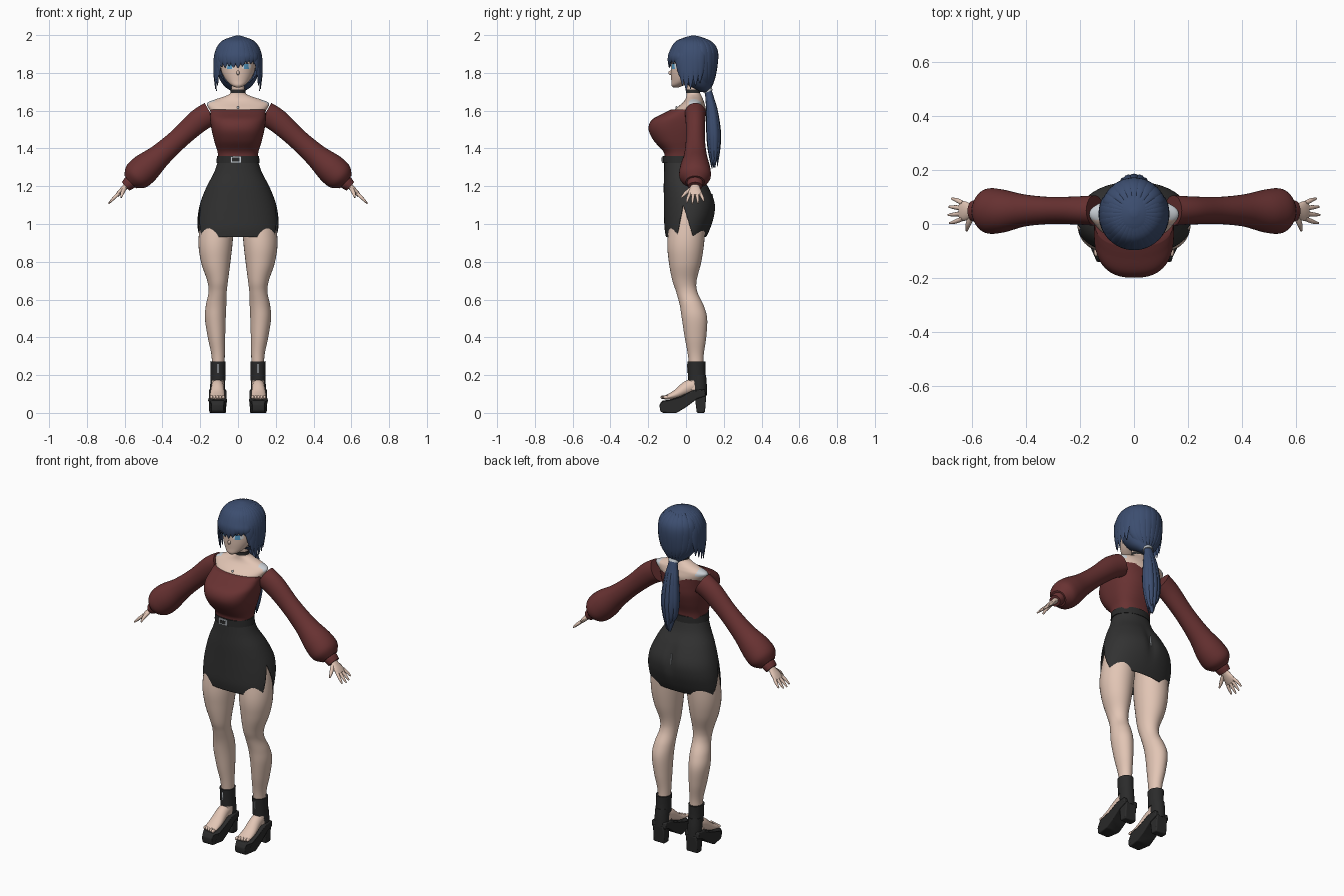
import bpy, bmesh, math, random
from mathutils import Vector, Matrix

random.seed(4)
if "Cube" in bpy.data.objects:
    bpy.data.objects.remove(bpy.data.objects["Cube"], do_unlink=True)


def material(name, *rgb):
    m = bpy.data.materials.new(name)
    m.use_nodes = True
    m.diffuse_color = (*rgb, 1)
    m.node_tree.nodes["Principled BSDF"].inputs["Base Color"].default_value = (*rgb, 1)
    return m


SKIN = material("skin", .76, .56, .46)
HAIR = material("navy_hair", .045, .075, .16)
RED = material("maroon_knit", .14, .032, .032)
CHARCOAL = material("charcoal_cloth", .032, .032, .032)
BLACK = material("black_leather", .024, .024, .024)
SILVER = material("silver", .6, .64, .68)
WHITE = material("eye_white", .8, .82, .85)
BLUE = material("eye_blue", .1, .35, .6)
LASH = material("lash_dark", .02, .03, .06)


def finish(bm, name, mats, mirror=False):
    """Turn a bmesh into a smooth object, optionally mirrored across x."""
    me = bpy.data.meshes.new(name)
    bm.to_mesh(me)
    bm.free()
    for m in mats:
        me.materials.append(m)
    me.polygons.foreach_set("use_smooth", [True] * len(me.polygons))
    me.set_sharp_from_angle(angle=math.radians(45))
    ob = bpy.data.objects.new(name, me)
    bpy.context.collection.objects.link(ob)
    if mirror:
        ob.modifiers.new("mirror", "MIRROR")
    return ob


def spline(rows, steps):
    """Catmull-Rom rows of x, y, z, radius_a, radius_b."""
    out = []
    for i in range(len(rows) - 1):
        a, b, c, d = (rows[max(0, min(len(rows) - 1, i + k))] for k in (-1, 0, 1, 2))
        for s in range(steps):
            t = s / steps
            out.append([q + t / 2 * (r - p + t * (2 * p - 5 * q + 4 * r - w + t * (3 * q - 3 * r + w - p)))
                        for p, q, r, w in zip(a, b, c, d)])
    return out + [list(rows[-1])]


def tube(rows, side=(1, 0, 0), n=32, steps=6, power=2, flat=False, caps=True):
    """Loft elliptical rings; flat keeps every ring horizontal."""
    bm = bmesh.new()
    pts = spline(rows, steps)
    rings = []
    for i, p in enumerate(pts):
        t = Vector(pts[min(i + 1, len(pts) - 1)][:3]) - Vector(pts[max(i - 1, 0)][:3])
        t = Vector((0, 0, 1)) if flat else t.normalized()
        u = Vector(side)
        u = (u - t * u.dot(t)).normalized()
        v = t.cross(u)
        ring = []
        for k in range(n):
            c, s = math.cos(math.tau * k / n), math.sin(math.tau * k / n)
            c, s = (math.copysign(abs(w) ** (2 / power), w) for w in (c, s))
            ring.append(bm.verts.new(Vector(p[:3]) + u * c * max(p[3], .001) + v * s * max(p[4], .001)))
        rings.append(ring)
    for a, b in zip(rings, rings[1:]):
        for k in range(n):
            bm.faces.new((a[k - 1], a[k], b[k], b[k - 1]))
    if caps:
        bm.faces.new(rings[0])
        bm.faces.new(rings[-1])
    bmesh.ops.recalc_face_normals(bm, faces=bm.faces)
    return bm


def body(rows, **kw):
    """Central horizontal loft from rows of z, centre_y, radius_x, radius_y."""
    return tube([(0, y, z, a, b) for z, y, a, b in rows], flat=True, **kw)


def box(name, centre, size, mat, mirror=False):
    bm = bmesh.new()
    bmesh.ops.create_cube(bm, size=1, matrix=Matrix.Translation(centre) @ Matrix.Diagonal((*size, 1)))
    return finish(bm, name, [mat], mirror)


def ball(name, centre, size, mat, mirror=False):
    bm = bmesh.new()
    bmesh.ops.create_uvsphere(bm, u_segments=16, v_segments=10, radius=1,
                              matrix=Matrix.Translation(centre) @ Matrix.Diagonal((*size, 1)))
    return finish(bm, name, [mat], mirror)


# Head, with eyes coloured by position
bm = body([(1.722, -.055, .01, .012), (1.735, -.043, .036, .034), (1.76, -.018, .062, .06),
           (1.80, .01, .085, .09), (1.85, .025, .095, .105), (1.90, .03, .095, .105),
           (1.95, .03, .075, .08), (1.98, .03, .03, .03)], n=128, steps=12)
for f in bm.faces:
    p = f.calc_center_median()
    x, z = (abs(p.x) - .044) / .025, (p.z - 1.836) / .016
    if p.y < 0 and x * x + z * z < 1:
        f.material_index = 3 if z > .55 else 2 if abs(x) < .5 else 1
finish(bm, "head", [SKIN, WHITE, BLUE, LASH])
ball("nose", (0, -.08, 1.80), (.008, .014, .012), SKIN)

# Neck, shoulders and upper chest, with pale shoulder patches
bm = body([(1.55, 0, .13, .09), (1.60, .02, .148, .085), (1.638, .038, .165, .06), (1.658, .043, .125, .048),
           (1.678, .042, .065, .04), (1.70, .038, .038, .035), (1.77, .03, .035, .035)], n=64)
for f in bm.faces:
    p = f.calc_center_median()
    f.material_index = int(abs(p.x) > .12 and p.y > .015 and p.z > 1.625)
finish(bm, "neck_and_shoulders", [SKIN, SILVER])
finish(body([(1.693, .037, .041, .038), (1.712, .037, .039, .038)], steps=1), "choker", [BLACK])
ball("pendant", (0, -.05, 1.615), (.006, .006, .009), SILVER)

# Knit top
finish(body([(1.33, -.03, .105, .085), (1.38, -.03, .108, .088), (1.44, -.045, .126, .125),
             (1.50, -.05, .14, .148), (1.55, -.04, .147, .142), (1.585, -.01, .147, .112),
             (1.605, .01, .145, .092)], power=2.5, n=64), "knit_top", [RED])

# Balloon sleeves and cuffs
finish(tube([(.145, .05, 1.585, .056, .064), (.21, .05, 1.545, .052, .062), (.31, .05, 1.455, .05, .055),
             (.41, .05, 1.365, .06, .062), (.49, .048, 1.295, .08, .08), (.54, .048, 1.25, .082, .076),
             (.57, .048, 1.222, .05, .045)], side=(0, 1, 0)), "sleeve", [RED], True)
finish(tube([(.56, .048, 1.23, .04, .034), (.575, .048, 1.217, .042, .036), (.595, .048, 1.199, .038, .03)],
            side=(0, 1, 0)), "cuff", [RED], True)

# Hands
finish(tube([(.58, .048, 1.212, .022, .018), (.60, .048, 1.193, .026, .015), (.625, .048, 1.168, .036, .013),
             (.642, .048, 1.15, .034, .01)], side=(0, 1, 0), n=16), "palm", [SKIN], True)
for i, reach in enumerate((.9, 1, .95, .75)):
    y, spread = .02 + .019 * i, (i - 1.5) * .007
    finish(tube([(.633, y, 1.16, .009, .009), (.633 + .028 * reach, y + spread, 1.16 - .027 * reach, .008, .008),
                 (.633 + .053 * reach, y + spread * 1.6, 1.16 - .053 * reach, .004, .004)],
                side=(0, 1, 0), n=10), "finger", [SKIN], True)
finish(tube([(.60, .03, 1.188, .011, .011), (.612, 0, 1.165, .01, .01), (.618, -.025, 1.14, .004, .004)],
            n=10), "thumb", [SKIN], True)

# Pencil skirt with a rear crease and side slits
bm = body([(1.335, -.03, .105, .085), (1.27, -.02, .128, .096), (1.20, 0, .165, .118), (1.12, .018, .197, .135),
           (1.05, .018, .212, .134), (.98, .008, .215, .122), (.93, 0, .211, .106)],
          n=72, power=2.15, caps=False)
for v in bm.verts:
    if v.co.y > 0:
        v.co.y -= .016 * math.exp(-(v.co.x / .025) ** 2 - ((v.co.z - 1.12) / .08) ** 2)
apex = Vector((0, -.015, 1.10))
slopes = (-.2, .32)
for s in slopes:
    bmesh.ops.bisect_plane(bm, geom=bm.verts[:] + bm.edges[:] + bm.faces[:], plane_co=apex, plane_no=(0, 1, s))
gap = []
for f in bm.faces:
    p = f.calc_center_median() - apex
    if p.z < 0 and slopes[0] * -p.z < p.y < slopes[1] * -p.z:
        gap.append(f)
bmesh.ops.delete(bm, geom=gap, context="FACES")
cloth = finish(bm, "skirt", [CHARCOAL]).modifiers.new("thickness", "SOLIDIFY")
cloth.thickness = .004
box("skirt_zip", (0, .139, 1.13), (.005, .008, .06), SILVER)

# Belt and buckle
finish(body([(1.322, -.03, .115, .092), (1.36, -.03, .111, .092)], steps=1, n=64), "belt", [BLACK])
box("buckle", (-.012, -.123, 1.341), (.056, .008, .034), SILVER)
box("buckle_inset", (-.012, -.126, 1.341), (.038, .006, .02), BLACK)

# Legs
finish(tube([(.10, .02, 1.12, .085, .09), (.118, 0, .92, .091, .098), (.118, -.005, .80, .078, .086),
             (.108, -.008, .70, .055, .064), (.108, .004, .64, .048, .056), (.116, .03, .57, .054, .063),
             (.12, .045, .50, .055, .067), (.114, .05, .40, .046, .057), (.105, .052, .30, .035, .041),
             (.105, .055, .20, .033, .038), (.107, .045, .12, .033, .045)], flat=True), "leg", [SKIN], True)

# Feet and toes
finish(tube([(.107, .06, .15, .032, .035), (.108, .01, .135, .034, .036), (.109, -.05, .1, .039, .024),
             (.109, -.10, .083, .039, .013), (.109, -.115, .08, .034, .009)], n=20), "foot", [SKIN], True)
for i in range(5):
    ball("toe", (.078 + .0155 * i, -.12 + .004 * i, .083), (.0085, .016, .01), SKIN, True)


# Shoes: ankle cuff, heel counter, platform sole and block heel
def prism(name, profile, half_width):
    bm = bmesh.new()
    face = bm.faces.new([bm.verts.new((.108 - half_width, y, z)) for y, z in profile])
    grown = bmesh.ops.extrude_face_region(bm, geom=[face])["geom"]
    bmesh.ops.translate(bm, vec=(2 * half_width, 0, 0), verts=[g for g in grown if isinstance(g, bmesh.types.BMVert)])
    for v in bm.verts:
        if v.co.y < -.12:
            v.co.x = .108 + (v.co.x - .108) * .7
    bmesh.ops.recalc_face_normals(bm, faces=bm.faces)
    bevel = finish(bm, name, [BLACK], True).modifiers.new("rounding", "BEVEL")
    bevel.width, bevel.segments = .006, 2


prism("sole", [(-.138, .012), (-.125, 0), (-.05, 0), (0, .03), (.06, .075), (.105, .09), (.1, .125),
               (.04, .12), (-.03, .088), (-.09, .068), (-.125, .066), (-.14, .045)], .046)
prism("heel", [(.057, 0), (.1, 0), (.108, .1), (.045, .1)], .036)
finish(tube([(.106, .055, .272, .041, .048), (.106, .056, .22, .039, .046), (.106, .058, .172, .039, .046)],
            flat=True), "ankle_cuff", [BLACK], True)
finish(tube([(.107, .066, .20, .038, .04), (.108, .07, .15, .039, .04), (.108, .072, .095, .039, .038)],
            flat=True), "heel_counter", [BLACK], True)
box("ankle_zip", (.106, .008, .235), (.006, .006, .045), SILVER, True)

# Hair cap with the face left open
bm = body([(1.70, .10, .03, .025), (1.73, .075, .072, .06), (1.78, .055, .103, .094), (1.85, .042, .116, .119),
           (1.91, .04, .115, .122), (1.96, .04, .09, .095), (1.985, .04, .05, .055), (1.997, .04, .012, .012)], n=64)
bmesh.ops.delete(bm, context="FACES", geom=[f for f in bm.faces if f.calc_center_median().z < 1.875
                                            and f.calc_center_median().y < .005])
finish(bm, "hair_cap", [HAIR])


# Hair locks radiating from the crown; angle zero points forward
def lock(name, degrees, tip=None):
    s, c = math.sin(math.radians(degrees)), math.cos(math.radians(degrees))
    rows = [(.02 * s, .04 - .02 * c, 1.99, .006, .005), (.084 * s, .04 - .09 * c, 1.963, .018, .006),
            (.118 * s, .04 - .125 * c, 1.905, .024, .006)]
    if tip:
        rows += [(.125 * s, .036 - .127 * c, (1.905 + tip) / 2, .022, .006), (.119 * s, .035 - .123 * c, tip, .002, .002)]
    else:
        rows += [(.104 * s, .055 - .097 * c, 1.785, .02, .006), (.03 * s, .1 - .025 * c, 1.71, .006, .005)]
    finish(tube(rows, side=(c, s, 0), n=10, steps=5), name, [HAIR])


for i in range(-4, 5):
    lock("bang", i * 11.5, 1.835 + random.uniform(-.012, .018))
for sign in (-1, 1):
    for angle, tip in ((56, 1.78), (64, 1.73), (74, 1.705), (85, 1.715), (97, 1.73), (108, 1.745)):
        lock("side_lock", sign * angle, tip)
for i in range(9):
    lock("back_lock", 118 + i * 15.5)

# Ponytail with its tie
finish(tube([(0, .1, 1.735, .03, .022), (0, .118, 1.70, .026, .02), (0, .136, 1.61, .04, .026),
             (0, .145, 1.49, .048, .032), (0, .147, 1.39, .036, .024), (0, .15, 1.30, .006, .005)]),
       "ponytail", [HAIR])
for i in range(10):
    s, c = math.sin(math.tau * i / 10), math.cos(math.tau * i / 10)
    end = 1.30 + random.uniform(-.015, .07)
    finish(tube([(.018 * s, .118 + .012 * c, 1.70, .008, .006), (.036 * s, .136 + .023 * c, 1.61, .014, .007),
                 (.046 * s, .146 + .03 * c, 1.49, .017, .009), (.038 * s, .148 + .026 * c, 1.40, .013, .008),
                 (.02 * s, .15 + .015 * c, end, .002, .002)], side=(c, -s, 0), n=8), "ponytail_strand", [HAIR])
finish(tube([(0, .112, 1.716, .031, .025), (0, .118, 1.70, .031, .025)], steps=1), "hair_tie", [SILVER])
